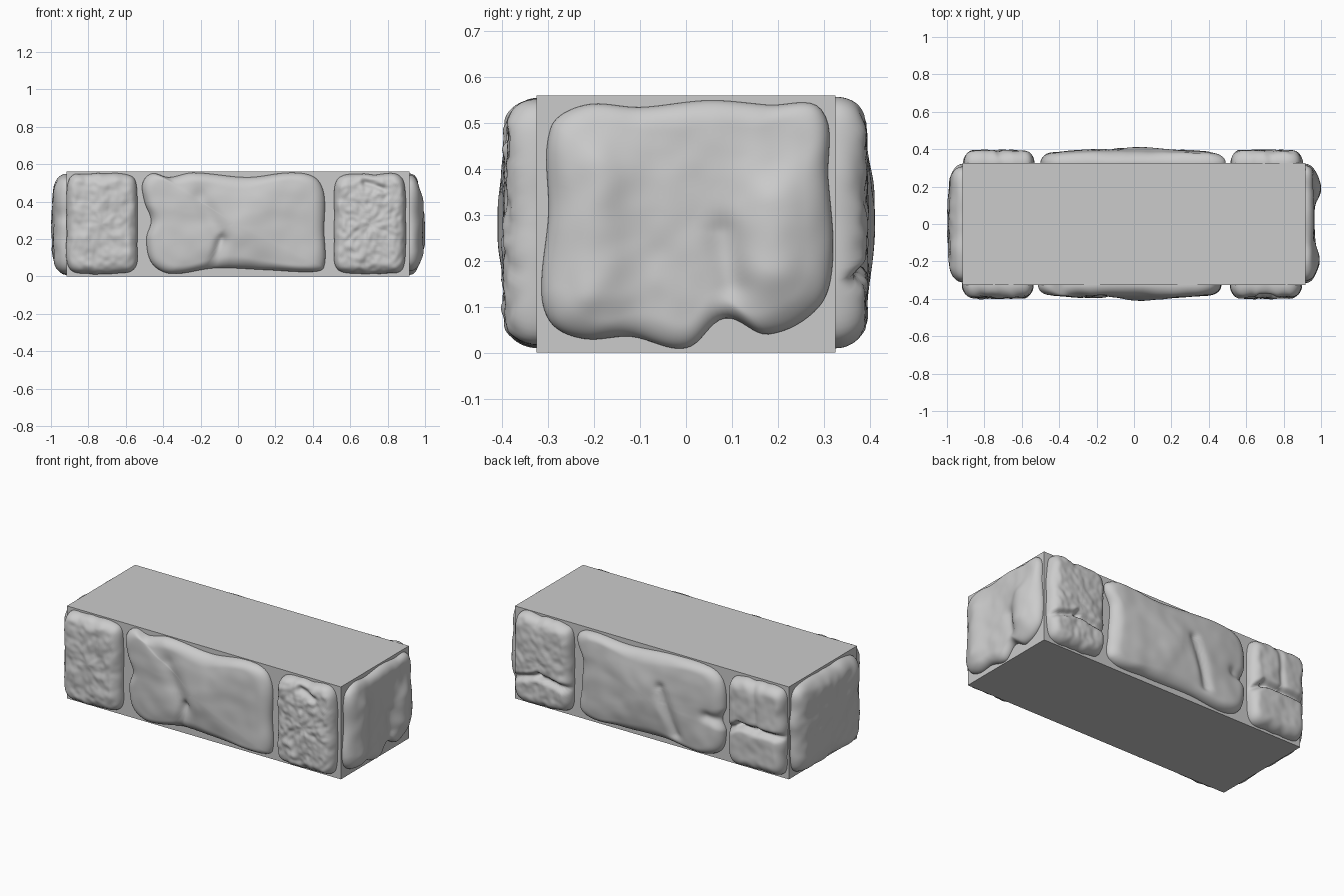
import bpy, bmesh, math
from mathutils import Vector, noise
from mathutils.geometry import interpolate_bezier

cube = bpy.data.objects.get("Cube")
if cube:
    bpy.data.objects.remove(cube)

GREY = (0.6, 0.6, 0.6, 1)
stone_grey = bpy.data.materials.new("stone grey")
stone_grey.use_nodes = True
stone_grey.diffuse_color = GREY
stone_grey.node_tree.nodes["Principled BSDF"].inputs["Base Color"].default_value = GREY

HALF_X, HALF_Y, HEIGHT = 0.918, 0.326, 0.56
AROUND, RINGS = 144, 34

# Each wall: a function from (along, up, outward) to a point, and whether winding flips
WALLS = {
    "front": (lambda u, v, h: (u, -HALF_Y - h, v), False),
    "back": (lambda u, v, h: (u, HALF_Y + h, v), True),
    "left": (lambda u, v, h: (HALF_X + h, u, v), False),
    "right": (lambda u, v, h: (-HALF_X - h, u, v), True),
}


def finish(name, bm, smooth):
    mesh = bpy.data.meshes.new(name)
    bm.to_mesh(mesh)
    bm.free()
    mesh.materials.append(stone_grey)
    obj = bpy.data.objects.new(name, mesh)
    bpy.context.collection.objects.link(obj)
    for poly in mesh.polygons:
        poly.use_smooth = smooth
    return obj


def smooth_loop(points):
    """Closed flowing outline through a few control points."""
    pts = [Vector((u, v, 0)) for u, v in points]
    n = len(pts)
    loop = []
    for i in range(n):
        a, b, c, d = (pts[(i + k) % n] for k in (-1, 0, 1, 2))
        reach = (c - b).length / 3
        out = b + (c - a).normalized() * reach
        back = c - (d - b).normalized() * reach
        loop += interpolate_bezier(b, out, back, c, AROUND // n + 1)[:-1]
    return loop


def squarish_loop(u0, u1, v0, v1, seed):
    """Wobbly rounded rectangle."""
    centre = Vector(((u0 + u1) / 2, (v0 + v1) / 2, 0))
    loop = []
    for i in range(AROUND):
        a = math.tau * i / AROUND
        c, s = math.cos(a), math.sin(a)
        r = (abs(c) ** 7 + abs(s) ** 7) ** (-1 / 7)
        r *= 0.985 + 0.035 * noise.noise(Vector((c * 3, s * 3, seed)))
        loop.append(centre + Vector((c * r * (u1 - u0) / 2, s * r * (v1 - v0) / 2, 0)))
    return loop


def segment_distance(p, a, b):
    t = max(0, min(1, (p - a).dot(b - a) / (b - a).length_squared))
    return (p - a.lerp(b, t)).length


def stone(name, wall, loop, depth, edge=0.07, dome=0.1, rough=0.004, grain=9, seed=0, marks=()):
    """Bulging stone; marks are (start, end, width, height) ridges or grooves."""
    place, flip = WALLS[wall]
    lo = Vector([min(p[k] for p in loop) for k in range(3)])
    hi = Vector([max(p[k] for p in loop) for k in range(3)])
    centre = (lo + hi) / 2

    def height(p, s, reach):
        lip = max(0, 1 - (1 - s) * reach / edge)
        h = depth * (1 - dome * s * s)
        h += rough * noise.noise(p * grain + Vector((0, 0, seed)))
        h += rough * 0.5 * noise.noise(p * grain * 2.3 + Vector((0, 0, seed)))
        for start, end, width, rise in marks:
            d = segment_distance(p, Vector((*start, 0)), Vector((*end, 0)))
            h += rise * math.exp(-(d / width) ** 2)
        return max(h, 0.01) * math.sqrt(1 - lip ** 2.4)

    bm = bmesh.new()
    tip = bm.verts.new(place(centre.x, centre.y, height(centre, 0, 1)))
    rings = []
    for r in range(1, RINGS + 1):
        s = math.sin(r / RINGS * math.pi / 2)
        ring = []
        for edge_point in loop:
            p = centre.lerp(edge_point, s)
            h = height(p, s, (edge_point - centre).length) if r < RINGS else -0.01
            ring.append(bm.verts.new(place(p.x, p.y, h)))
        rings.append(ring)
    n = len(loop)
    for i in range(n):
        j = (i + 1) % n
        bm.faces.new((tip, rings[0][i], rings[0][j]))
        for inner, outer in zip(rings, rings[1:]):
            bm.faces.new((inner[i], outer[i], outer[j], inner[j]))
    # Loops run counter-clockwise in wall coordinates
    if flip:
        bmesh.ops.reverse_faces(bm, faces=bm.faces)
    return finish(name, bm, True)


# Core block
bm = bmesh.new()
bmesh.ops.create_cube(bm, size=1)
for v in bm.verts:
    v.co = (v.co.x * 2 * HALF_X, v.co.y * 2 * HALF_Y, (v.co.z + 0.5) * HEIGHT)
finish("core_block", bm, False)

# Front stones
stone("front_right_stone", "front", squarish_loop(-0.92, -0.535, 0.01, 0.555, 2), 0.07,
      rough=0.009, grain=13, seed=1)
stone("front_middle_stone", "front", smooth_loop([
    (0.46, 0.05), (0.46, 0.25), (0.46, 0.44), (0.41, 0.53), (0.28, 0.555), (0.05, 0.53),
    (-0.24, 0.555), (-0.37, 0.53), (-0.46, 0.55), (-0.51, 0.5), (-0.5, 0.4), (-0.465, 0.3),
    (-0.49, 0.2), (-0.46, 0.07), (-0.36, 0.015), (-0.12, 0.045), (0.15, 0.035), (0.4, 0.025)]),
      0.074, dome=0.35, rough=0.007, grain=5, seed=4, marks=[
          ((-0.2, 0.42), (-0.09, 0.2), 0.05, -0.018),
          ((-0.09, 0.2), (-0.13, 0.06), 0.025, -0.02),
          ((0, 0.24), (0.12, 0.4), 0.08, 0.01)])
stone("front_left_stone", "front", squarish_loop(0.51, 0.9, 0.01, 0.55, 7), 0.07,
      rough=0.012, grain=15, seed=7, marks=[((0.68, 0.5), (0.78, 0.47), 0.02, -0.025)])

# Back stones
stone("back_left_stone", "back", squarish_loop(0.515, 0.905, 0.01, 0.555, 11), 0.07,
      rough=0.008, grain=13, seed=11, marks=[
          ((0.5, 0.17), (0.72, 0.21), 0.018, -0.03), ((0.72, 0.21), (0.92, 0.15), 0.018, -0.03)])
stone("back_middle_stone", "back", smooth_loop([
    (0.45, 0.05), (0.46, 0.2), (0.45, 0.38), (0.49, 0.5), (0.42, 0.545), (0.15, 0.53),
    (-0.15, 0.55), (-0.4, 0.54), (-0.48, 0.48), (-0.5, 0.33), (-0.475, 0.25),
    (-0.5, 0.18), (-0.47, 0.06), (-0.36, 0.015), (-0.12, 0.035), (0.2, 0.03)]),
      0.077, dome=0.35, rough=0.007, grain=5, seed=15, marks=[
          ((-0.1, 0.36), (-0.2, 0.1), 0.03, -0.02),
          ((-0.48, 0.25), (-0.4, 0.26), 0.03, -0.02),
          ((0.02, 0.36), (0.1, 0.15), 0.07, 0.008)])
stone("back_right_stone", "back", squarish_loop(-0.915, -0.53, 0.01, 0.55, 17), 0.07,
      rough=0.006, grain=9, seed=17, marks=[
          ((-0.5, 0.2), (-0.62, 0.27), 0.018, -0.035), ((-0.62, 0.27), (-0.95, 0.26), 0.018, -0.035),
          ((-0.74, 0.27), (-0.72, 0.55), 0.02, -0.01)])

# End stones
stone("left_end_stone", "left", smooth_loop([
    (0.29, 0.1), (0.32, 0.2), (0.31, 0.38), (0.295, 0.53), (0.18, 0.54), (0.05, 0.55),
    (-0.1, 0.535), (-0.22, 0.54), (-0.295, 0.49), (-0.3, 0.3), (-0.315, 0.13),
    (-0.29, 0.06), (-0.22, 0.03), (-0.12, 0.035), (0, 0.01), (0.085, 0.075), (0.18, 0.04)]),
      0.046, edge=0.06, rough=0.006, grain=7, seed=21, marks=[
          ((-0.2, 0.4), (-0.2, 0.13), 0.07, 0.03),
          ((0.2, 0.32), (0.19, 0.18), 0.08, 0.036),
          ((0.08, 0.26), (0.1, 0.15), 0.035, -0.015)])
stone("right_end_stone", "right", squarish_loop(-0.315, 0.32, 0.01, 0.55, 25), 0.077,
      edge=0.1, dome=0.25, rough=0.008, grain=8, seed=25)
